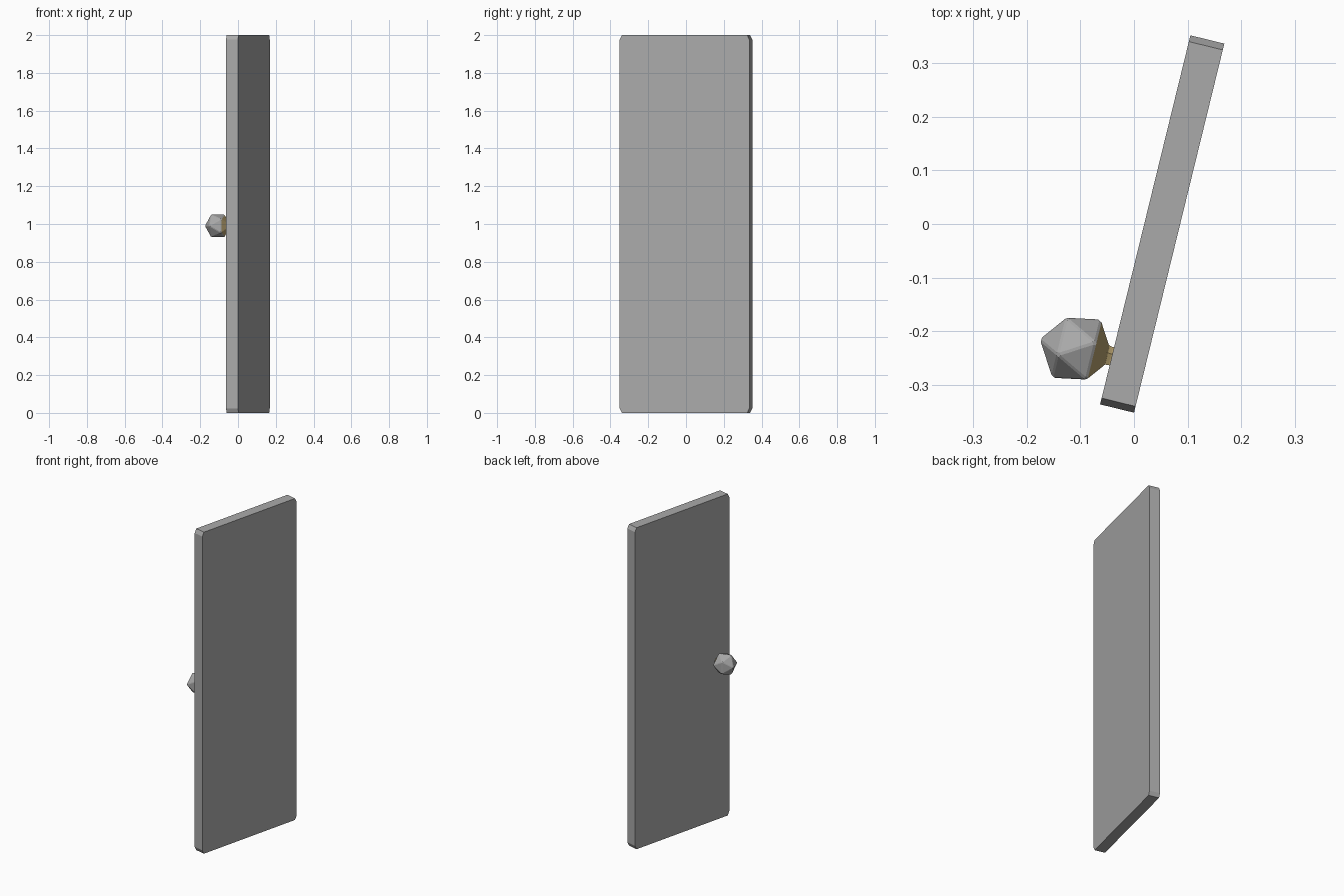
import bpy, bmesh, math
from mathutils import Vector, Matrix

if "Cube" in bpy.data.objects:
    bpy.data.objects.remove(bpy.data.objects["Cube"])


def material(name, rgb):
    m = bpy.data.materials.new(name)
    m.diffuse_color = (*rgb, 1)
    m.use_nodes = True
    m.node_tree.nodes["Principled BSDF"].inputs["Base Color"].default_value = m.diffuse_color
    return m


GREY = material("grey", (0.40, 0.40, 0.40))
TAN = material("tan", (0.45, 0.34, 0.15))

# Shared frame: local x = door normal towards the back of the door, local y = door width
TURN = Matrix.Rotation(math.radians(-13.75), 4, 'Z')


def finish(bm, name, mats, loc):
    bmesh.ops.recalc_face_normals(bm, faces=bm.faces[:])
    bmesh.ops.transform(bm, matrix=Matrix.Translation(loc) @ TURN, verts=bm.verts[:])
    me = bpy.data.meshes.new(name)
    bm.to_mesh(me)
    bm.free()
    for m in mats:
        me.materials.append(m)
    ob = bpy.data.objects.new(name, me)
    bpy.context.collection.objects.link(ob)
    return ob


def ring(bm, d, r, start=0.0):
    # pentagon around the local x axis
    return [bm.verts.new((d, r * math.cos(start + i * math.tau / 5),
                          r * math.sin(start + i * math.tau / 5))) for i in range(5)]


# Door panel: chamfered rectangle extruded through its thickness
W, H, T, CW, CH = 0.3535, 1.0, 0.065, 0.012, 0.024
bm = bmesh.new()
outline = [(-W + CW, -H), (W - CW, -H), (W, -H + CH), (W, H - CH),
           (W - CW, H), (-W + CW, H), (-W, H - CH), (-W, -H + CH)]
face = bm.faces.new([bm.verts.new((-T / 2, y, z)) for y, z in outline])
ext = bmesh.ops.extrude_face_region(bm, geom=[face])
bmesh.ops.translate(bm, vec=(T, 0, 0),
                    verts=[v for v in ext["geom"] if isinstance(v, bmesh.types.BMVert)])
finish(bm, "door_panel", [GREY], Vector((0.0525, 0, 1.0)))

# Knob: icosahedron with one tip against the door, edges slightly bevelled
R = 0.071
KNOB = Vector((-0.107, -0.232, 0.99))
bm = bmesh.new()
tip, tail = bm.verts.new((R, 0, 0)), bm.verts.new((-R, 0, 0))
near = ring(bm, R / math.sqrt(5), 2 * R / math.sqrt(5))
far = ring(bm, -R / math.sqrt(5), 2 * R / math.sqrt(5), math.pi / 5)
for i in range(5):
    j = (i + 1) % 5
    bm.faces.new((tip, near[i], near[j]))
    bm.faces.new((tail, far[j], far[i]))
    bm.faces.new((near[i], far[i], near[j]))
    bm.faces.new((near[j], far[i], far[j]))
bmesh.ops.recalc_face_normals(bm, faces=bm.faces[:])
bmesh.ops.bevel(bm, geom=bm.edges[:], offset=0.003, segments=1, affect='EDGES', profile=0.5)
# door-facing cap is tan
for f in bm.faces:
    f.material_index = 1 if f.calc_center_median().x > R / math.sqrt(5) + 0.002 else 0
finish(bm, "door_knob", [GREY, TAN], KNOB)

# Neck: short five-sided waist joining knob and door
bm = bmesh.new()
rings = [ring(bm, d, r) for d, r in ((0.053, 0.025), (0.059, 0.020), (0.065, 0.019), (0.076, 0.022))]
for a, b in zip(rings, rings[1:]):
    for i in range(5):
        j = (i + 1) % 5
        bm.faces.new((a[i], a[j], b[j], b[i]))
bm.faces.new(rings[0])
bm.faces.new(rings[-1])
finish(bm, "knob_neck", [TAN], KNOB)
